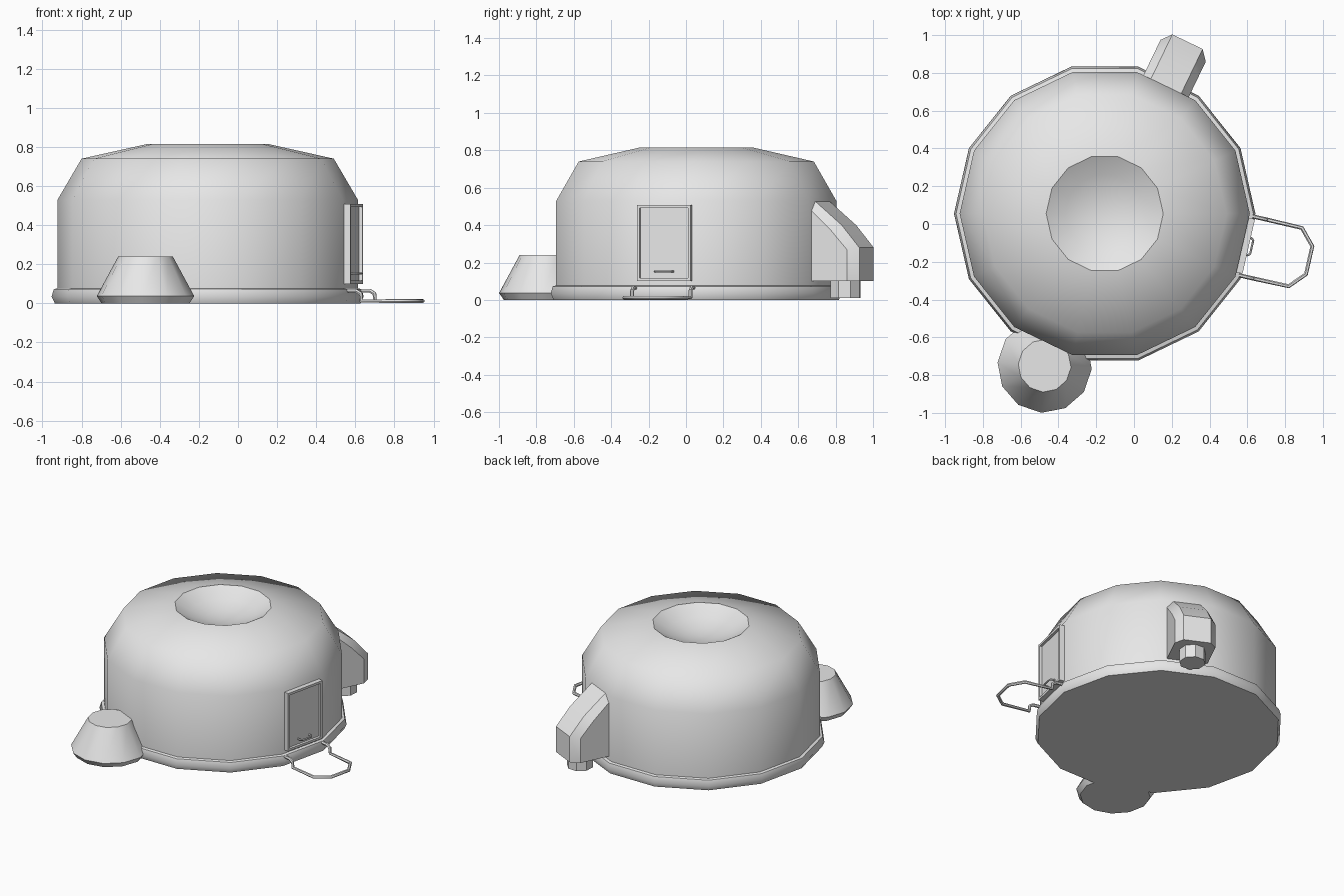
import bpy, bmesh, math
from mathutils import Matrix, Vector

old = bpy.data.objects.get("Cube")
if old:
    bpy.data.objects.remove(old)

# Single colour
grey = bpy.data.materials.new("plain_grey")
grey.use_nodes = True
COLOUR = (0.8, 0.8, 0.8, 1)
grey.diffuse_color = COLOUR
grey.node_tree.nodes["Principled BSDF"].inputs["Base Color"].default_value = COLOUR

CENTRE = Vector((-0.155, 0.055, 0))
SIDES = 14
STEP = math.tau / SIDES


def frame(angle):
    """Local axes on the wall: x outward, y sideways, z up."""
    return Matrix.Translation(CENTRE) @ Matrix.Rotation(angle, 4, "Z")


def finish(obj, smooth):
    bpy.ops.object.select_all(action="DESELECT")
    obj.select_set(True)
    bpy.context.view_layer.objects.active = obj
    if obj.type == "CURVE":
        bpy.ops.object.convert(target="MESH")
        obj = bpy.context.object
    bpy.ops.object.shade_smooth_by_angle(angle=math.radians(smooth))
    return obj


def add_mesh(name, bm, matrix, smooth):
    mesh = bpy.data.meshes.new(name)
    bm.to_mesh(mesh)
    bm.free()
    obj = bpy.data.objects.new(name, mesh)
    obj.matrix_world = matrix
    mesh.materials.append(grey)
    bpy.context.collection.objects.link(obj)
    return finish(obj, smooth)


def lathe(name, profile, sides=SIDES, matrix=None, smooth=60):
    """Spin (radius, height) points around the upright axis."""
    bm = bmesh.new()
    rings = []
    for r, z in profile:
        turns = [math.tau * i / sides for i in range(sides)]
        rings.append([bm.verts.new((r * math.cos(a), r * math.sin(a), z)) for a in turns])
    for low, high in zip(rings, rings[1:]):
        for i in range(sides):
            j = (i + 1) % sides
            bm.faces.new((low[i], low[j], high[j], high[i]))
    bmesh.ops.remove_doubles(bm, verts=bm.verts, dist=1e-5)
    return add_mesh(name, bm, matrix or frame(0), smooth)


def box(name, low, high, matrix):
    bm = bmesh.new()
    low, high = Vector(low), Vector(high)
    bmesh.ops.create_cube(bm, size=1)
    bmesh.ops.scale(bm, vec=high - low, verts=bm.verts)
    bmesh.ops.translate(bm, vec=(low + high) / 2, verts=bm.verts)
    return add_mesh(name, bm, matrix, 30)


def wire(name, points, radius, matrix):
    curve = bpy.data.curves.new(name, "CURVE")
    curve.dimensions = "3D"
    curve.bevel_depth = radius
    curve.bevel_resolution = 1
    curve.use_fill_caps = True
    spline = curve.splines.new("POLY")
    spline.points.add(len(points) - 1)
    for p, co in zip(spline.points, points):
        p.co = (*co, 1)
    curve.materials.append(grey)
    obj = bpy.data.objects.new(name, curve)
    obj.matrix_world = matrix
    bpy.context.collection.objects.link(obj)
    return finish(obj, 50)


def mirrored(half):
    return half + [(x, -y, z) for x, y, z in reversed(half)]


# Round body, base rim and roof dish
lathe("base_rim", [(0, 0), (0.782, 0), (0.798, 0.035), (0.787, 0.073), (0.765, 0.078)])
lathe("body", [(0.768, 0.05), (0.768, 0.53), (0.645, 0.74), (0.31, 0.815)])
lathe("roof_dish", [(0.31, 0.815), (0.21, 0.76), (0.1, 0.73), (0, 0.72)])

# Small flared stand beside the front
stand_place = Matrix.Translation((-0.473, -0.75, 0)) @ Matrix.Rotation(math.radians(-94), 4, "Z")
lathe("side_stand", [(0, 0), (0.225, 0), (0.25, 0.037), (0.14, 0.24), (0, 0.24)],
      12, stand_place, 35)

# Hooded duct at the back: lofted through chamfered side profiles
duct_place = frame(2.5 * STEP)
outer = [(0.65, 0.1), (0.65, 0.53), (0.745, 0.53), (0.906, 0.40), (1.01, 0.28), (1.01, 0.1)]
side = [(0.65, 0.1), (0.65, 0.48), (0.745, 0.48), (0.865, 0.37), (0.957, 0.27), (0.957, 0.1)]
bm = bmesh.new()
loops = []
for y, outline in ((-0.133, side), (-0.089, outer), (0.089, outer), (0.133, side)):
    loops.append([bm.verts.new((x, y, z)) for x, z in outline])
for a, b in zip(loops, loops[1:]):
    for i in range(len(a)):
        j = (i + 1) % len(a)
        bm.faces.new((a[i], a[j], b[j], b[i]))
bm.faces.new(loops[0])
bm.faces.new(loops[-1])
bmesh.ops.recalc_face_normals(bm, faces=bm.faces)
add_mesh("duct", bm, duct_place, 30)
lathe("duct_outlet", [(0, 0.01), (0.085, 0.01), (0.085, 0.12), (0, 0.12)],
      8, duct_place @ Matrix.Translation((0.885, 0, 0)), 30)

# Door with raised frame
door_place = frame(-0.5 * STEP)
half, bottom, top, edge = 0.148, 0.1, 0.508, 0.016
back, front = 0.70, 0.782
box("door_panel", (back, -half, bottom), (0.764, half, top), door_place)
for name, s in (("left", 1), ("right", -1)):
    ys = sorted((s * half, s * (half - edge)))
    box("door_frame_" + name, (back, ys[0], bottom), (front, ys[1], top), door_place)
for name, z in (("bottom", bottom), ("top", top - edge)):
    box("door_frame_" + name, (back, -half, z), (front, half, z + edge), door_place)

# Door handle
wire("door_handle", mirrored([(0.76, 0.048, 0.153), (0.788, 0.046, 0.153),
                              (0.798, 0.036, 0.153)]), 0.006, door_place)

# Wire step in front of the door, hooked over the base rim
wire("door_step", mirrored([(0.74, 0.16, 0.064), (0.815, 0.16, 0.064), (0.838, 0.16, 0.05),
                            (0.842, 0.16, 0.012), (1.035, 0.158, 0.012),
                            (1.11, 0.076, 0.012)]), 0.011, door_place)
